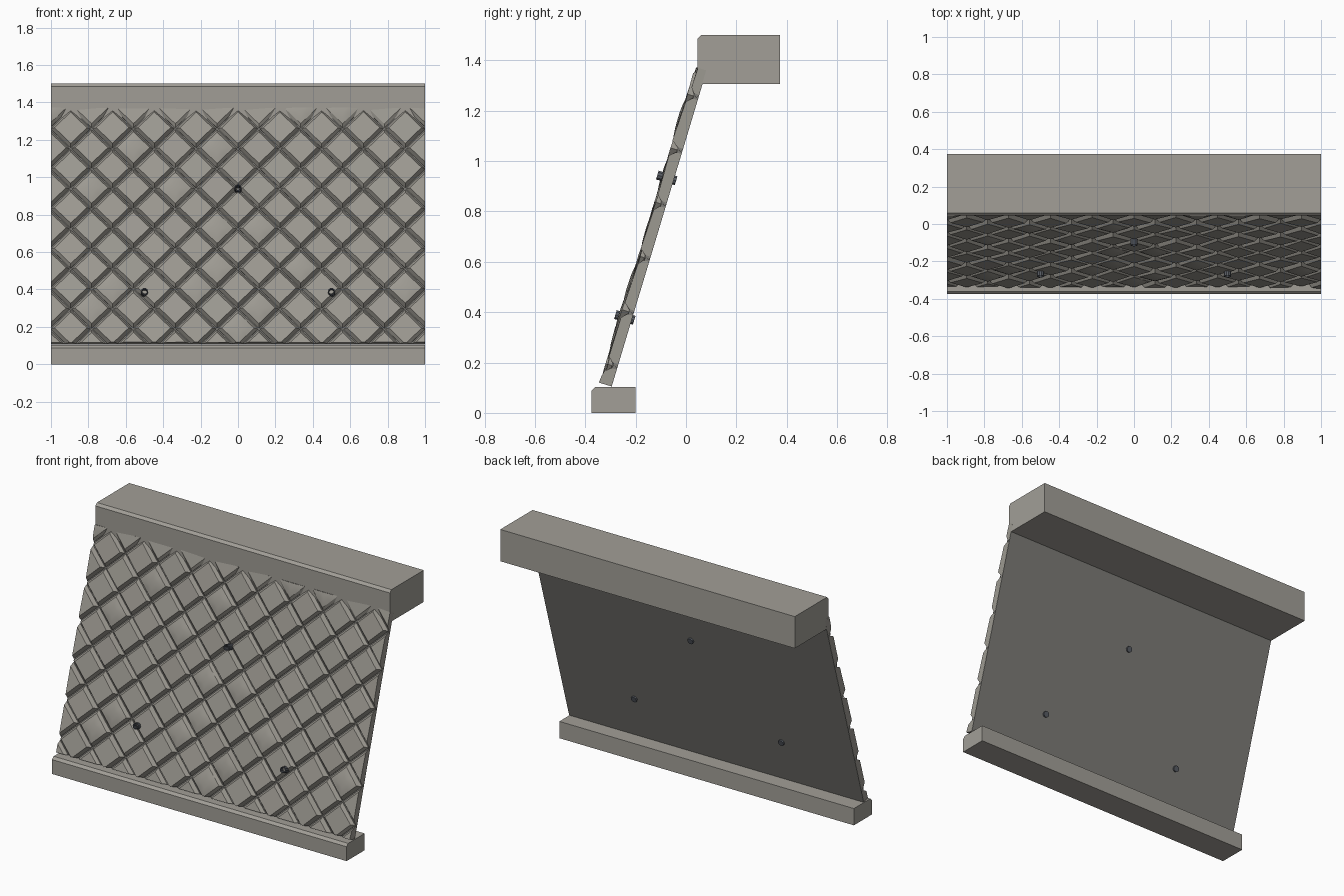
import bpy, bmesh, math, random
from mathutils import Matrix, Vector

if "Cube" in bpy.data.objects:
    bpy.data.objects.remove(bpy.data.objects["Cube"])

random.seed(4)


def material(name, col):
    m = bpy.data.materials.new(name)
    m.diffuse_color = (*col, 1)
    m.use_nodes = True
    m.node_tree.nodes["Principled BSDF"].inputs["Base Color"].default_value = m.diffuse_color
    return m


CONCRETE = material("concrete", (0.36, 0.345, 0.31))
STONE = material("stone", (0.335, 0.32, 0.285))
MORTAR = material("mortar", (0.21, 0.205, 0.19))
PIPE = material("pipe_grey", (0.10, 0.11, 0.13))

# Wall frame: local x = along wall, y = up the slope, z = outward to the front
L = 1.31
up = Vector((0, 0.38, 1.265)).normalized()
out = Vector((0, -up.z, up.y))
WALL = Matrix((
    (1, 0, 0, 0),
    (0, up.y, out.y, -0.295),
    (0, up.z, out.z, 0.105),
    (0, 0, 0, 1)))


def finish(name, bm, mat, smooth=None):
    bmesh.ops.recalc_face_normals(bm, faces=bm.faces[:])
    me = bpy.data.meshes.new(name)
    bm.to_mesh(me)
    bm.free()
    ob = bpy.data.objects.new(name, me)
    bpy.context.collection.objects.link(ob)
    me.materials.append(mat)
    if smooth:
        bpy.ops.object.select_all(action='DESELECT')
        ob.select_set(True)
        bpy.context.view_layer.objects.active = ob
        bpy.ops.object.shade_smooth_by_angle(angle=math.radians(smooth))


def extrude_profile(name, pts):
    """Extrude a (y, z) outline across the full width."""
    bm = bmesh.new()
    f = bm.faces.new([bm.verts.new((-1, y, z)) for y, z in pts])
    r = bmesh.ops.extrude_face_region(bm, geom=[f])
    bmesh.ops.translate(bm, vec=(2, 0, 0),
                        verts=[v for v in r["geom"] if isinstance(v, bmesh.types.BMVert)])
    finish(name, bm, CONCRETE)


def ring_faces(bm, a, b):
    n = len(a)
    for i in range(n):
        j = (i + 1) % n
        bm.faces.new((a[i], a[j], b[j], b[i]))


# Footing and coping
extrude_profile("footing", [(-0.375, 0), (-0.2, 0), (-0.2, 0.103), (-0.36, 0.103), (-0.375, 0.088)])
extrude_profile("coping", [(0.047, 1.305), (0.373, 1.305), (0.373, 1.5), (0.06, 1.5), (0.045, 1.485)])

# Backing slab that forms the joint floor
bm = bmesh.new()
bmesh.ops.create_cube(bm, size=1, matrix=WALL @ Matrix.Translation((0, L / 2, 0.01))
                      @ Matrix.Diagonal((2, L, 0.02, 1)))
finish("backing_slab", bm, MORTAR)

# Diamond facing stones
P = 0.2236


def add_stone(bm, cx, cy, h):
    tx, ty = random.uniform(-0.03, 0.03), random.uniform(-0.04, 0.04)
    bulge = random.choice([0, 0, 0, 0, 0, 0, 0, 0, 0, 0.008])
    # rings: (half diagonal, height, follows the tilt)
    rings = [(0.107, 0.002, 0), (0.107, 0.023, 0), (0.087, h, 1),
             (0.06, h + 0.6 * bulge, 1), (0.03, h + 0.9 * bulge, 1)]
    prev = None
    for r, z, t in rings:
        ring = []
        for i in range(8):
            a = i * math.pi / 4
            k = r if i % 2 == 0 else r * math.sqrt(0.5)
            dx, dy = k * math.cos(a), k * math.sin(a)
            ring.append(bm.verts.new((cx + dx, cy + dy, z + t * (tx * dx + ty * dy))))
        if prev:
            ring_faces(bm, prev, ring)
        else:
            bm.faces.new(ring[::-1])
        prev = ring
    bm.faces.new(prev)


bm = bmesh.new()
for row in range(-1, 12):
    shift = 0.5 * (row % 2)
    for col in range(-5, 6):
        h = 0.036 if row == 11 else 0.041 + random.uniform(0, 0.007)
        add_stone(bm, (col + shift) * P, 0.08 + row * P / 2, h)
# Trim to the wall outline and cap the cuts
for co, no in (((1.0005, 0, 0), (1, 0, 0)), ((-1.0005, 0, 0), (-1, 0, 0)),
               ((0, 0, 0), (0, -1, 0)), ((0, L, 0), (0, 1, 0))):
    bmesh.ops.bisect_plane(bm, geom=bm.verts[:] + bm.edges[:] + bm.faces[:], dist=1e-5,
                           plane_co=co, plane_no=no, clear_outer=True)
    bmesh.ops.holes_fill(bm, edges=[e for e in bm.edges if e.is_boundary], sides=0)
bmesh.ops.transform(bm, matrix=WALL, verts=bm.verts[:])
finish("facing_stones", bm, STONE, smooth=20)

# Drain pipes, hollow at the front
for n, (x, z) in enumerate(((0, 0.942), (-0.5, 0.388), (0.5, 0.388))):
    v = (z - 0.105 - 0.06 * out.z) / up.z
    bm = bmesh.new()
    rings = []
    for r, w in ((0.019, -0.01), (0.019, 0.068), (0.014, 0.068), (0.014, 0.02)):
        rings.append([bm.verts.new((x + r * math.cos(i * math.pi / 5), v + r * math.sin(i * math.pi / 5), w))
                      for i in range(10)])
    for a, b in zip(rings, rings[1:]):
        ring_faces(bm, a, b)
    bm.faces.new(rings[0][::-1])
    bm.faces.new(rings[-1])
    bmesh.ops.transform(bm, matrix=WALL, verts=bm.verts[:])
    finish("drain_pipe_%d" % (n + 1), bm, PIPE)
